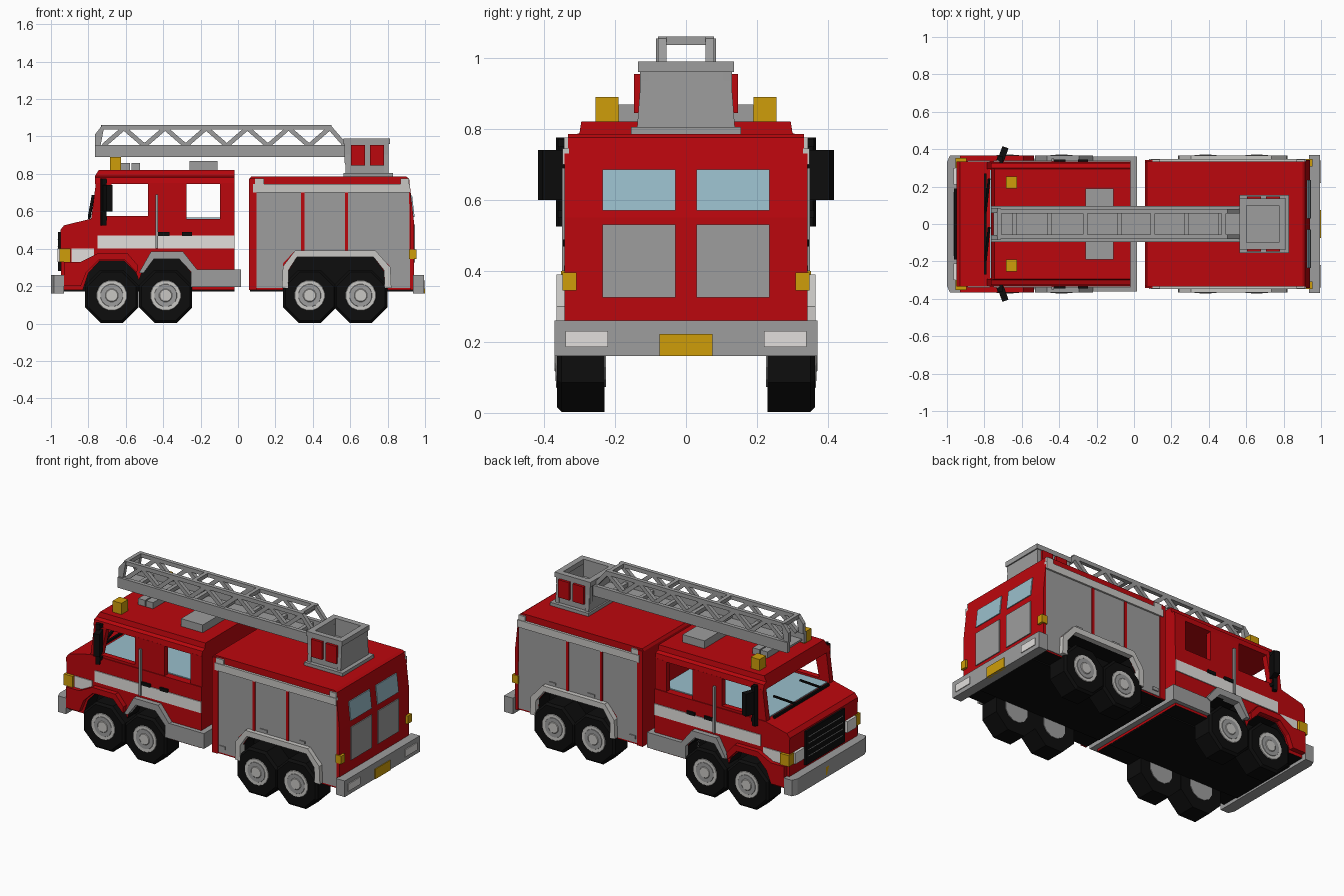
import bpy, bmesh, math
from mathutils import Vector, Matrix

if "Cube" in bpy.data.objects:
    bpy.data.objects.remove(bpy.data.objects["Cube"])

COL = {'red': (.50, .002, .004), 'grey': (.34, .34, .34), 'light_grey': (.58, .57, .55),
       'black': (.004, .004, .004), 'amber': (.62, .34, .003), 'glass_blue': (.32, .52, .60),
       'white': (.76, .74, .72)}
MATS = {}
for n, c in COL.items():
    MATS[n] = bpy.data.materials.new(n)
    MATS[n].diffuse_color = (*c, 1)


def finish(name, bm, *mats):
    bmesh.ops.recalc_face_normals(bm, faces=bm.faces)
    me = bpy.data.meshes.new(name)
    bm.to_mesh(me)
    bm.free()
    for m in mats:
        me.materials.append(MATS[m])
    ob = bpy.data.objects.new(name, me)
    bpy.context.collection.objects.link(ob)
    return ob


def add_prism(bm, pts, axis, a, b):
    """Extrude a 2D outline along an axis: y takes (x,z), x takes (y,z), z takes (x,y)."""
    put = {'y': lambda p, t: (p[0], t, p[1]), 'x': lambda p, t: (t, p[0], p[1]),
           'z': lambda p, t: (p[0], p[1], t)}[axis]
    lo = [bm.verts.new(put(p, a)) for p in pts]
    hi = [bm.verts.new(put(p, b)) for p in pts]
    bm.faces.new(lo)
    bm.faces.new(hi[::-1])
    n = len(pts)
    for i in range(n):
        bm.faces.new((lo[i], hi[i], hi[(i + 1) % n], lo[(i + 1) % n]))


def prism(name, pts, axis, a, b, mat):
    bm = bmesh.new()
    add_prism(bm, pts, axis, a, b)
    return finish(name, bm, mat)


def rect(x0, x1, z0, z1):
    return [(x0, z0), (x1, z0), (x1, z1), (x0, z1)]


def sides(name, outlines, y0, y1, mat):
    """Side-view outlines built on both sides of the truck."""
    bm = bmesh.new()
    for o in outlines:
        add_prism(bm, o, 'y', y0, y1)
        add_prism(bm, o, 'y', -y1, -y0)
    return finish(name, bm, mat)


def box(name, x0, x1, y0, y1, z0, z1, mat):
    return prism(name, rect(x0, x1, z0, z1), 'y', y0, y1, mat)


def beams(name, segs, w, mat):
    bm = bmesh.new()
    for p, q in segs:
        p, q = Vector(p), Vector(q)
        d = q - p
        m = (Matrix.Translation((p + q) / 2) @ d.to_track_quat('Z', 'Y').to_matrix().to_4x4()
             @ Matrix.Diagonal((w, w, d.length, 1)))
        bmesh.ops.create_cube(bm, size=1, matrix=m)
    return finish(name, bm, mat)


def hull(name, pts, half):
    """Red body shell; faces inside the wheel wells and underneath are black."""
    ob = prism(name, pts, 'y', -half, half, 'red')
    ob.data.materials.append(MATS['black'])
    for f in ob.data.polygons:
        c = f.center
        if abs(f.normal.y) < .5 and c.z < .36 and -.9 < c.x < .93 and abs(c.x - .03) > .1:
            f.material_index = 1


# Cab: lower body with two wheel wells
ARCH1 = [(-.83, .18), (-.80, .27), (-.74, .335), (-.61, .335), (-.545, .27), (-.53, .23)]
ARCH2 = [(-.515, .27), (-.455, .345), (-.31, .345), (-.25, .27), (-.25, .18)]
hull('cab_lower', [(-.945, .18)] + ARCH1 + ARCH2 + [(-.018, .18), (-.018, .56), (-.785, .56),
     (-.93, .525), (-.95, .50)], .335)
box('cab_floor', -.77, -.03, -.29, .29, .555, .566, 'glass_blue')
# Cab: pillars, rear wall and roof leave the windows open
sides('cab_pillars', [[(-.785, .56), (-.715, .56), (-.675, .75), (-.76, .75)],
                      rect(-.48, -.275, .56, .75), rect(-.095, -.018, .56, .75)], .295, .33, 'red')
sides('window_sills', [rect(-.74, -.48, .55, .575)], .295, .33, 'red')
box('cab_rear_wall', -.035, -.018, -.325, .325, .55, .76, 'red')
roof = prism('cab_roof', [(-.33, .745), (.33, .745), (.325, .78), (.30, .788), (.295, .82), (-.295, .82),
             (-.30, .788), (-.325, .78)], 'x', -.765, -.018, 'red')
for v in roof.data.vertices:
    if v.co.x < -.5 and v.co.z > .8:
        v.co.x = -.745
sides('front_fenders', [[(-.93, .20), (-.84, .20), (-.81, .275), (-.745, .34), (-.605, .34), (-.54, .27),
      (-.535, .31), (-.59, .375), (-.75, .375), (-.84, .33), (-.93, .33)]], .33, .365, 'red')
sides('cab_arches', [[(-.53, .27), (-.505, .27), (-.45, .345), (-.315, .345), (-.25, .275), (-.22, .29),
      (-.295, .385), (-.465, .385)]], .32, .365, 'grey')
box('cab_step', -.25, .017, -.36, .36, .195, .29, 'grey')
sides('cab_stripe', [rect(-.75, -.018, .40, .47), rect(-.89, -.77, .33, .40)], .333, .34, 'white')
sides('door_handles', [rect(-.435, -.365, .468, .488), rect(-.30, -.245, .468, .488)], .33, .346, 'black')
beams('grab_rails', [((-.435, s * .342, .40), (-.435, s * .342, .69)) for s in (1, -1)], .014, 'grey')

# Cab front: bumper, grille, lamps, wipers
prism('front_bumper', [(-1, -.33), (-.985, -.365), (-.93, -.365), (-.93, .365), (-.985, .365), (-1, .33)],
      'z', .16, .26, 'grey')
box('front_plate', -1.0, -.99, -.05, .05, .175, .225, 'amber')
box('grille', -.962, -.94, -.19, .19, .28, .49, 'black')
beams('grille_bars', [((-.962, -.17, z), (-.962, .17, z)) for z in (.33, .37, .41, .45)], .004, 'grey')
for n, y0, y1, m in (('headlamps', .21, .30, 'white'), ('indicators', .295, .352, 'amber')):
    sides(n, [rect(-.965 if m == 'white' else -.955, -.895, .33, .40)], y0, y1, m)
beams('wipers', [((-.795, -.27, .565), (-.795, .27, .565)), ((-.795, -.2, .57), (-.775, -.02, .68)),
                 ((-.795, .06, .57), (-.775, .24, .68))], .014, 'black')

# Mirrors, angled outward
bm = bmesh.new()
for s in (1, -1):
    for x, y, z, dx, dy, dz in ((-.70, .375, .67, .035, .075, .14), (-.72, .35, .65, .025, .025, .25)):
        bmesh.ops.create_cube(bm, size=1, matrix=Matrix.Translation((x, s * y, z))
                              @ Matrix.Rotation(-s * .35, 4, 'Z') @ Matrix.Diagonal((dx, dy, dz, 1)))
finish('mirrors', bm, 'black')
beams('mirror_arms', [((-.71, s * .32, z), (-.71, s * .36, z)) for s in (1, -1) for z in (.56, .76)],
      .02, 'black')

# Roof equipment
sides('beacons', [rect(-.685, -.625, .815, .89)], .19, .255, 'amber')
for x in (-.625, -.57):
    box('roof_vent', x, x + .047, -.09, .09, .815, .858, 'grey')
box('roof_hatch', -.26, -.11, -.19, .19, .815, .868, 'grey')

# Rear body with a double wheel well
hull('rear_body', [(.06, .18), (.265, .18), (.27, .28), (.315, .355), (.725, .355), (.78, .28), (.785, .18),
     (.94, .18), (.94, .55), (.915, .775), (.90, .785), (.07, .785), (.06, .77)], .333)
sides('shutters', [
    [(.10, .19), (.24, .19), (.24, .32), (.30, .385), (.338, .385), (.338, .70), (.10, .70)],
    rect(.355, .572, .385, .70),
    [(.588, .385), (.72, .385), (.81, .31), (.815, .19), (.92, .19), (.915, .70), (.588, .70)]],
    .33, .337, 'grey')
sides('shutter_frames', [rect(.06, .10, .18, .775), rect(.338, .355, .385, .70), rect(.572, .588, .385, .70),
                         [(.92, .18), (.94, .18), (.94, .55), (.92, .73)]], .33, .342, 'red')
sides('shutter_handles', [rect(.39, .44, .40, .415), rect(.66, .70, .40, .415), rect(.11, .15, .215, .235)],
      .33, .343, 'grey')
sides('side_rail', [rect(.08, .92, .70, .745)], .33, .348, 'light_grey')
sides('rail_ends', [rect(.09, .14, .735, .775), rect(.87, .915, .735, .775)], .33, .344, 'light_grey')
sides('rear_arches', [[(.235, .19), (.268, .19), (.27, .285), (.315, .355), (.725, .355), (.78, .285),
      (.785, .19), (.82, .19), (.815, .30), (.735, .39), (.305, .39), (.24, .305)]], .32, .365, 'light_grey')

# Back end: windows, doors, lamps, bumper
sides('rear_windows', [[(.93, .57), (.944, .57), (.931, .685), (.915, .685)]], .03, .235, 'glass_blue')
sides('rear_doors', [rect(.93, .946, .325, .53)], .03, .235, 'grey')
sides('tail_lamps', [rect(.915, .955, .345, .395)], .308, .348, 'amber')
box('rear_bumper', .935, .995, -.37, .37, .16, .26, 'grey')
sides('rear_bumper_lamps', [rect(.98, 1.0, .185, .23)], .22, .34, 'white')
box('rear_plate', .98, 1.0, -.075, .075, .16, .222, 'amber')

# Black chassis blocks
box('cab_chassis', -.94, -.02, -.225, .225, .172, .37, 'black')
box('rear_chassis', .065, .935, -.225, .225, .172, .37, 'black')


# Wheels: octagonal tyres with round stepped hubs
def disc(bm, n, r0, r1, x, z, y0, y1, mi):
    s = 1 if y1 > y0 else -1
    m = (Matrix.Translation((x, (y0 + y1) / 2, z)) @ Matrix.Rotation(-s * math.pi / 2, 4, 'X')
         @ Matrix.Rotation(math.pi / n, 4, 'Z'))
    old = set(bm.faces)
    bmesh.ops.create_cone(bm, cap_ends=True, segments=n, radius1=r0, radius2=r1,
                          depth=abs(y1 - y0), matrix=m)
    for f in set(bm.faces) - old:
        f.material_index = mi


for x in (-.675, -.387, .383, .656):
    for s in (1, -1):
        bm = bmesh.new()
        disc(bm, 8, .154, .154, x, .145, s * .23, s * .35, 0)
        disc(bm, 8, .154, .14, x, .145, s * .35, s * .363, 0)
        disc(bm, 16, .088, .08, x, .15, s * .355, s * .366, 1)
        disc(bm, 16, .065, .06, x, .15, s * .36, s * .368, 2)
        disc(bm, 12, .045, .032, x, .15, s * .36, s * .371, 1)
        disc(bm, 12, .08, .08, x, .15, s * .25, s * .226, 2)
        finish('wheel', bm, 'black', 'light_grey', 'grey')

# Turret: open basket on a base plate
box('turret_base', .565, .83, -.155, .155, .775, .805, 'grey')
sides('turret_sides', [[(.59, .80), (.80, .80), (.805, .97), (.57, .97), (.57, .86)]], .105, .13, 'grey')
for n, x in (('turret_front', .575), ('turret_back', .78)):
    prism(n, [(-.138, .80), (.138, .80), (.125, .97), (-.125, .97)], 'x', x, x + .024, 'grey')
box('turret_floor', .59, .79, -.11, .11, .80, .88, 'grey')
sides('turret_rim_sides', [rect(.565, .812, .96, .99)], .10, .135, 'grey')
for x in (.565, .775):
    box('turret_rim_end', x, x + .037, -.12, .12, .96, .99, 'grey')
sides('turret_panels', [rect(.605, .68, .845, .955), rect(.705, .78, .845, .955)], .125, .146, 'red')

# Ladder: side rails, floor, truss and cross bars
sides('ladder_rails', [rect(-.765, .60, .89, .955)], .07, .095, 'grey')
sides('ladder_tip', [[(-.765, .95), (-.735, .95), (-.715, 1.055), (-.73, 1.055), (-.765, 1.01)]],
      .06, .085, 'grey')
box('ladder_floor', -.75, .58, -.072, .072, .90, .912, 'grey')
segs = []
for s in (1, -1):
    y = s * .067
    segs += [((-.73, y, 1.048), (.50, y, 1.048)), ((.49, y, 1.048), (.575, y, .95))]
    for i in range(11):
        x, q = -.72 + i * .11, i % 2
        segs.append(((x, y, (.95, 1.045)[q]), (x + .11, y, (1.045, .95)[q])))
segs += [((x, -.067, 1.048), (x, .067, 1.048)) for x in (-.72, -.26, .10, .48)]
segs += [((x, -.075, .93), (x, .075, .93)) for x in (-.64, -.45, -.26, -.08, .10, .28, .46)]
beams('ladder_truss', segs, .024, 'grey')

for m in bpy.data.materials:
    if m.users and not m.is_grease_pencil:
        m.use_nodes = True
        m.node_tree.nodes["Principled BSDF"].inputs["Base Color"].default_value = m.diffuse_color
